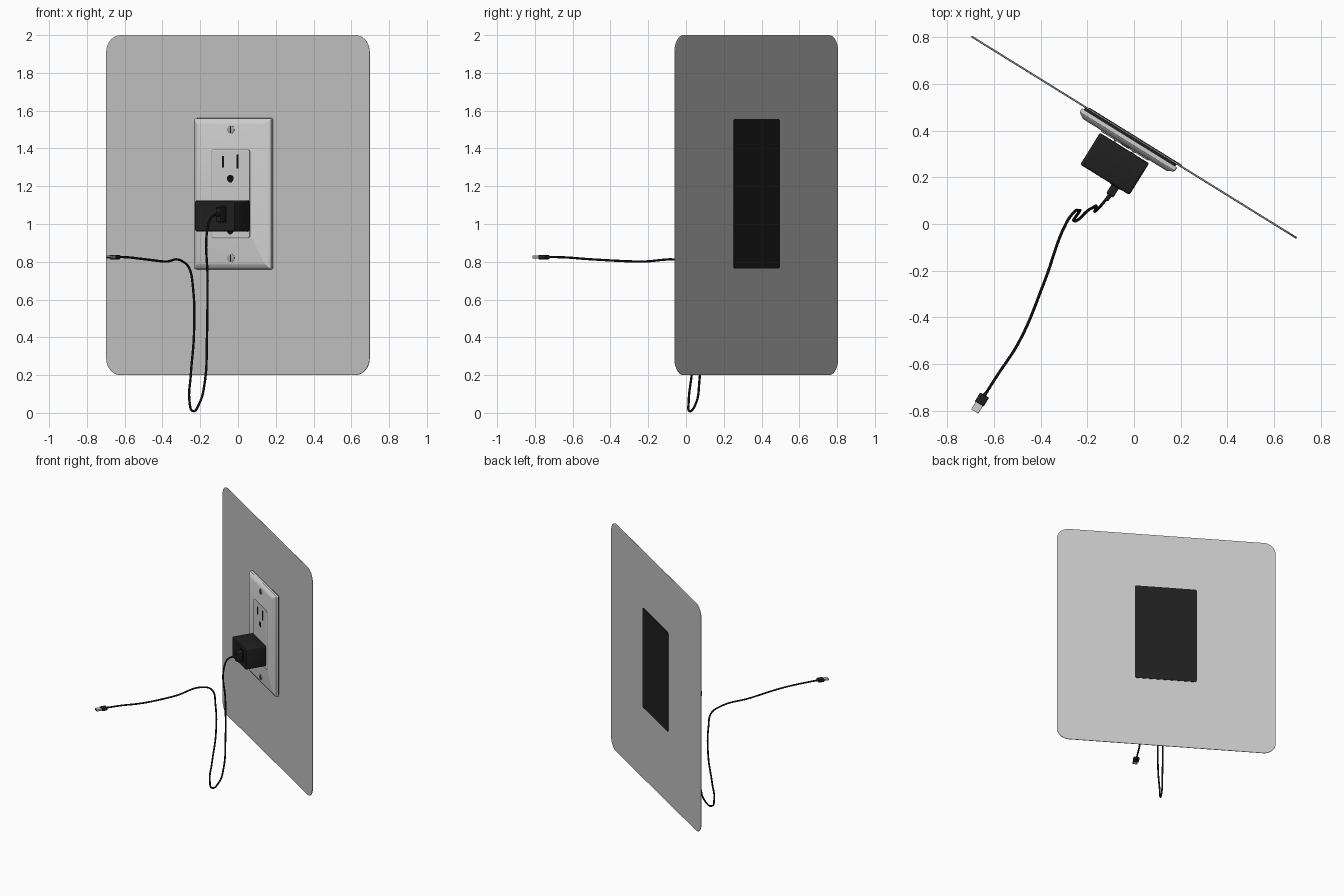
import bpy, bmesh, math
from mathutils import Matrix, Vector

if "Cube" in bpy.data.objects:
    bpy.data.objects.remove(bpy.data.objects["Cube"])

# Wall frame: local x runs along the wall, local -y points out of it
WALL = Matrix.Translation((0, 0.372, 0)) @ Matrix.Rotation(math.radians(-31.8), 4, 'Z')


def material(name, rgb):
    m = bpy.data.materials.new(name)
    m.diffuse_color = (*rgb, 1)
    m.use_nodes = True
    m.node_tree.nodes["Principled BSDF"].inputs["Base Color"].default_value = m.diffuse_color
    return m


GREY = material("wall grey", (0.56, 0.56, 0.56))
WHITE = material("plate white", (0.64, 0.64, 0.64))
BLACK = material("charger black", (0.014, 0.014, 0.014))
DARK = material("slot black", (0.006, 0.006, 0.006))
STEEL = material("screw steel", (0.40, 0.40, 0.40))
TIP = material("plug metal", (0.62, 0.62, 0.62))


def loft(name, cu, cz, hu, hz, r, layers, mat, frame=WALL, seg=6):
    """Rounded rectangle stacked outwards; layers are (distance out, inset)."""
    bm = bmesh.new()
    rings = []
    for d, inset in layers:
        rr = max(r - inset, 0.0005)
        ring = []
        for k, (sx, sz) in enumerate(((1, 1), (-1, 1), (-1, -1), (1, -1))):
            ox = cu + sx * (hu - inset - rr)
            oz = cz + sz * (hz - inset - rr)
            for i in range(seg + 1):
                a = math.pi / 2 * (k + i / seg)
                ring.append(bm.verts.new((ox + rr * math.cos(a), -d, oz + rr * math.sin(a))))
        rings.append(ring)
    n = len(rings[0])
    for a, b in zip(rings, rings[1:]):
        for i in range(n):
            bm.faces.new((a[i], a[(i + 1) % n], b[(i + 1) % n], b[i]))
    bm.faces.new(rings[0])
    bm.faces.new(rings[-1])
    bmesh.ops.recalc_face_normals(bm, faces=bm.faces)
    me = bpy.data.meshes.new(name)
    bm.to_mesh(me)
    bm.free()
    me.materials.append(mat)
    ob = bpy.data.objects.new(name, me)
    bpy.context.collection.objects.link(ob)
    ob.matrix_world = frame
    smooth(ob)
    return ob


def smooth(ob):
    bpy.ops.object.select_all(action='DESELECT')
    ob.select_set(True)
    bpy.context.view_layer.objects.active = ob
    bpy.ops.object.shade_smooth_by_angle(angle=math.radians(25))


# Wall panel with softened rim, and the dark backing on its rear and behind the plate
loft("wall_panel", 0, 1.1, 0.82, 0.9, 0.09,
     [(-0.004, 0.004), (-0.002, 0), (0.002, 0), (0.004, 0.004)], GREY, seg=10)
loft("rear_backing", 0.004, 1.16, 0.2325, 0.395, 0.015, [(-0.007, 0), (0, 0)], BLACK)
loft("plate_gasket", -0.0145, 1.16, 0.23, 0.39, 0.01, [(0.003, 0), (0.016, 0)], BLACK)

# Cover plate with sloping border
CU, CZ = -0.0145, 1.16
loft("cover_plate", CU, CZ, 0.241, 0.40, 0.01,
     [(0.013, 0), (0.030, 0.001), (0.034, 0.004), (0.047, 0.026), (0.049, 0.032)], WHITE)

# Receptacle face
loft("outlet_seam", CU, CZ, 0.123, 0.236, 0.014, [(0.047, 0), (0.0496, 0)], STEEL)
loft("outlet_face", CU, CZ, 0.119, 0.232, 0.012,
     [(0.047, 0), (0.052, 0), (0.054, 0.003)], WHITE)

# Two sockets, each with two blade slots and a ground hole
for side, z in (("upper", 1.33), ("lower", 1.055)):
    loft(side + "_short_slot", CU - 0.046, z, 0.006, 0.031, 0.001, [(0.053, 0), (0.055, 0)], DARK)
    loft(side + "_long_slot", CU + 0.045, z, 0.007, 0.037, 0.001, [(0.053, 0), (0.055, 0)], DARK)
    loft(side + "_ground_hole", CU, z - 0.09, 0.020, 0.020, 0.0195, [(0.053, 0), (0.055, 0)], DARK)

# Plate screws
for side, z in (("upper", 1.50), ("lower", 0.82)):
    loft(side + "_screw", CU, z, 0.022, 0.022, 0.0215,
         [(0.047, 0), (0.051, 0), (0.053, 0.005)], STEEL)
    loft(side + "_screw_slot", CU, z, 0.003, 0.019, 0.001, [(0.052, 0), (0.0538, 0)], DARK)

# Charger block, its prongs and its port
loft("charger_body", -0.01, 1.043, 0.124, 0.082, 0.012,
     [(0.061, 0.005), (0.063, 0.001), (0.066, 0), (0.213, 0), (0.218, 0.002), (0.221, 0.007)], BLACK)
for side, u in (("left", -0.046), ("right", 0.045)):
    loft(side + "_prong", CU + u, 1.055, 0.005, 0.028, 0.001, [(0.05, 0), (0.065, 0)], STEEL)
loft("charger_port", 0.043, 1.05, 0.027, 0.048, 0.004, [(0.219, 0), (0.223, 0)], DARK)

# Cable plug in the charger, with strain relief
loft("charger_plug", 0.043, 1.05, 0.018, 0.040, 0.008,
     [(0.22, 0), (0.262, 0), (0.268, 0.004)], BLACK)
loft("plug_strain_relief", 0.043, 1.05, 0.010, 0.012, 0.009,
     [(0.265, 0), (0.292, 0.003)], BLACK)

# Cable: out of the charger, down in a loop, then away to the front
PATH = [(-0.105, 0.125, 1.05), (-0.138, 0.083, 1.04), (-0.160, 0.060, 0.985),
        (-0.161, 0.072, 0.70), (-0.165, 0.078, 0.38), (-0.175, 0.071, 0.17),
        (-0.207, 0.050, 0.045), (-0.240, 0.018, 0.010), (-0.256, 0.014, 0.055),
        (-0.250, 0.030, 0.20), (-0.233, 0.055, 0.42), (-0.238, 0.057, 0.66),
        (-0.258, 0.050, 0.765), (-0.290, 0.005, 0.80), (-0.385, -0.25, 0.801),
        (-0.49, -0.50, 0.813), (-0.59, -0.655, 0.824), (-0.645, -0.742, 0.825)]
cu = bpy.data.curves.new("cable", 'CURVE')
cu.dimensions = '3D'
cu.bevel_depth = 0.0062
cu.bevel_resolution = 3
cu.resolution_u = 8
cu.use_fill_caps = True
sp = cu.splines.new('BEZIER')
sp.bezier_points.add(len(PATH) - 1)
for bp, p in zip(sp.bezier_points, PATH):
    bp.co = p
    bp.handle_left_type = bp.handle_right_type = 'AUTO'
cu.materials.append(BLACK)
cable = bpy.data.objects.new("cable", cu)
bpy.context.collection.objects.link(cable)
bpy.ops.object.select_all(action='DESELECT')
cable.select_set(True)
bpy.context.view_layer.objects.active = cable
bpy.ops.object.convert(target='MESH')
smooth(bpy.context.view_layer.objects.active)

# Free end connector, lying flat and pointing forward-left
END = Matrix.Translation((-0.640, -0.733, 0.825)) @ Matrix.Rotation(math.radians(-31), 4, 'Z')
loft("end_strain_relief", 0, 0, 0.009, 0.009, 0.008, [(-0.012, 0.002), (0.006, 0)], BLACK, END)
loft("end_connector_body", 0, 0, 0.022, 0.012, 0.006,
     [(0, 0.004), (0.004, 0), (0.042, 0), (0.045, 0.002)], BLACK, END)
loft("end_connector_tip", 0, 0, 0.018, 0.007, 0.002, [(0.044, 0), (0.082, 0)], TIP, END)
loft("end_tip_opening", 0, 0, 0.015, 0.004, 0.001, [(0.081, 0), (0.0825, 0)], DARK, END)
